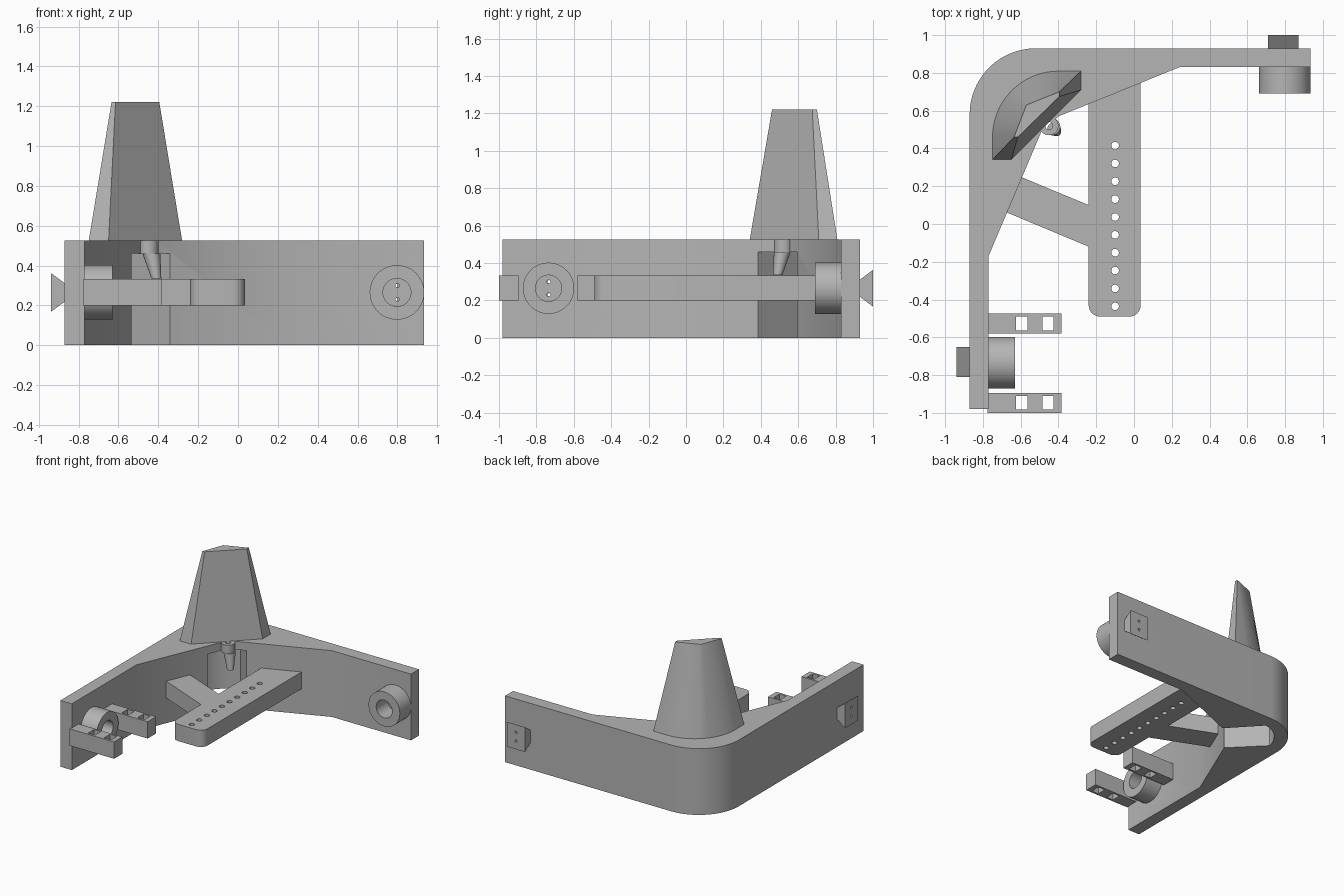
import bpy, bmesh, math
from mathutils import Vector

cube = bpy.data.objects.get("Cube")
if cube:
    bpy.data.objects.remove(cube, do_unlink=True)

grey = bpy.data.materials.new("plain grey")
grey.use_nodes = True
COLOUR = (0.46, 0.46, 0.46, 1)
grey.diffuse_color = COLOUR
grey.node_tree.nodes["Principled BSDF"].inputs["Base Color"].default_value = COLOUR


def loft(name, bottom, top):
    """Solid between two rings of 3D points."""
    bm = bmesh.new()
    a = [bm.verts.new(p) for p in bottom]
    b = [bm.verts.new(p) for p in top]
    n = len(a)
    bm.faces.new(a)
    bm.faces.new(b)
    for i in range(n):
        j = (i + 1) % n
        bm.faces.new((a[i], a[j], b[j], b[i]))
    bmesh.ops.recalc_face_normals(bm, faces=bm.faces)
    me = bpy.data.meshes.new(name)
    bm.to_mesh(me)
    bm.free()
    me.materials.append(grey)
    ob = bpy.data.objects.new(name, me)
    bpy.context.collection.objects.link(ob)
    return ob


def prism(name, pts, z0, z1):
    return loft(name, [(x, y, z0) for x, y in pts], [(x, y, z1) for x, y in pts])


def box(name, x0, x1, y0, y1, z0, z1):
    return prism(name, [(x0, y0), (x1, y0), (x1, y1), (x0, y1)], z0, z1)


def arc(cx, cy, r, a0, a1, n=12):
    angles = [math.radians(a0 + (a1 - a0) * i / n) for i in range(n + 1)]
    return [(cx + r * math.cos(t), cy + r * math.sin(t)) for t in angles]


def rod(name, start, end, r, n=48):
    """Cylinder between two points."""
    start, end = Vector(start), Vector(end)
    turn = Vector((0, 0, 1)).rotation_difference(end - start)
    ring = [turn @ Vector((x, y, 0)) for x, y in arc(0, 0, r, 0, 360, n)[:-1]]
    return loft(name, [start + p for p in ring], [end + p for p in ring])


def cut(ob, cutters):
    """Subtract the cutters, then discard them."""
    for c in cutters:
        c.hide_render = True
        m = ob.modifiers.new("cut", 'BOOLEAN')
        m.operation, m.solver, m.object = 'DIFFERENCE', 'EXACT', c
    bpy.context.view_layer.update()
    deps = bpy.context.evaluated_depsgraph_get()
    me = bpy.data.meshes.new_from_object(ob.evaluated_get(deps))
    ob.modifiers.clear()
    ob.data = me
    for c in cutters:
        bpy.data.objects.remove(c, do_unlink=True)
    return ob


parts = []
MID = 0.265            # height of the couplings
LOW, HIGH = 0.2, 0.333  # height span of arm, brace and tabs
PIN_Z = (MID - 0.035, MID + 0.035)

# Corner wall with rounded outside and diagonal webs
outline = arc(-0.52, 0.58, 0.35, 180, 90, 24) + [
    (0.935, 0.93), (0.935, 0.83), (0.24, 0.83), (-0.40, 0.57),
    (-0.49, 0.49), (-0.77, -0.17), (-0.77, -0.98), (-0.87, -0.98)]
wall = prism("corner_wall", outline, 0, 0.525)
cavity = arc(-0.52, 0.58, 0.25, 171, 99, 16) + [
    (-0.33, 0.58), (-0.13, 0.38), (-0.33, 0.18), (-0.53, 0.38)]
cutters = [prism("cavity", cavity, -0.1, 0.46),
           rod("boss_hole", (-0.45, 0.52, 0.4), (-0.45, 0.52, 0.6), 0.02, 20)]
for z in PIN_Z:
    cutters.append(rod("pin_hole", (0.8, 0.7, z), (0.8, 1.1, z), 0.01, 12))
    cutters.append(rod("pin_hole", (-1.1, -0.735, z), (-0.7, -0.735, z), 0.01, 12))
parts.append(cut(wall, cutters))

# Tapered tower above the corner
arc_base = [(-0.75, 0.34)] + arc(-0.40, 0.46, 0.35, 180, 90, 18) + [(-0.28, 0.81)]
half = (len(arc_base) - 1) / 2
left, peak, right = Vector((-0.635, 0.46)), Vector((-0.57, 0.63)), Vector((-0.395, 0.7))
arc_top = []
for i in range(len(arc_base)):
    t = i / half
    arc_top.append(left.lerp(peak, t) if t <= 1 else peak.lerp(right, t - 1))
base = arc_base + [(-0.28, 0.71), (-0.65, 0.34)]
top = arc_top + [(-0.395, 0.675), (-0.615, 0.46)]
parts.append(loft("tower", [(x, y, 0.52) for x, y in base], [(x, y, 1.22) for x, y in top]))

# Round boss at the inner corner, with a spout beneath
parts.append(cut(rod("boss", (-0.45, 0.52, 0.458), (-0.45, 0.52, 0.525), 0.05),
                 [rod("boss_hole", (-0.45, 0.52, 0.4), (-0.45, 0.52, 0.6), 0.02, 20)]))
spout_low = [(x, y, 0.335) for x, y in arc(-0.41, 0.49, 0.025, 0, 360, 20)[:-1]]
spout_high = [(x, y, 0.46) for x, y in arc(-0.435, 0.515, 0.045, 0, 360, 20)[:-1]]
parts.append(cut(loft("spout", spout_low, spout_high),
                 [rod("spout_hole", (-0.45, 0.52, 0.4), (-0.45, 0.52, 0.6), 0.02, 20)]))

# Perforated arm and its brace
arm_shape = [(-0.24, 0.66), *arc(-0.18, -0.43, 0.06, 180, 270, 8),
             *arc(-0.025, -0.43, 0.06, 270, 360, 8), (0.035, 0.77)]
holes = [rod("arm_hole", (-0.1, 0.415 - 0.0945 * i, 0.1), (-0.1, 0.415 - 0.0945 * i, 0.4), 0.02, 20)
         for i in range(10)]
parts.append(cut(prism("arm", arm_shape, LOW, HIGH), holes))
parts.append(prism("brace", [(-0.62, 0.258), (-0.69, 0.068), (-0.24, -0.12), (-0.24, 0.10)],
                   LOW, HIGH))

# Slotted tabs
for name, y in (("inner_tab", -0.58), ("outer_tab", -1.0)):
    slots = [box("slot", x, x + 0.06, y + 0.017, y + 0.09, 0, 0.5) for x in (-0.625, -0.485)]
    parts.append(cut(box(name, -0.775, -0.385, y, y + 0.105, LOW, HIGH), slots))

# Ring couplings on the inner faces
for name, root, tip in (("side_coupling", (-0.772, -0.735, MID), (-0.63, -0.735, MID)),
                        ("back_coupling", (0.798, 0.832, MID), (0.798, 0.69, MID))):
    root, tip = Vector(root), Vector(tip)
    axis = tip - root
    bore = rod("bore", root - axis, tip + axis, 0.07)
    parts.append(cut(rod(name, root, tip, 0.137), [bore]))

# Dovetail blocks on the outer faces
def dovetail(name, place, centre):
    ends = []
    for side in (-0.08, 0.08):
        ends.append([place(side + centre, depth, MID + h) for depth, h in
                     ((-0.002, -0.045), (0.07, -0.098), (0.07, 0.098), (-0.002, 0.045))])
    pins = [rod("pin_hole", place(centre, -0.1, z), place(centre, 0.2, z), 0.01, 12) for z in PIN_Z]
    parts.append(cut(loft(name, *ends), pins))

dovetail("side_dovetail", lambda s, d, z: (-0.87 - d, s, z), -0.73)
dovetail("back_dovetail", lambda s, d, z: (s, 0.93 + d, z), 0.79)

# Smooth the round surfaces, keep edges sharp
bpy.ops.object.select_all(action='DESELECT')
for ob in parts:
    ob.select_set(True)
bpy.context.view_layer.objects.active = parts[0]
bpy.ops.object.shade_smooth_by_angle(angle=math.radians(25))
